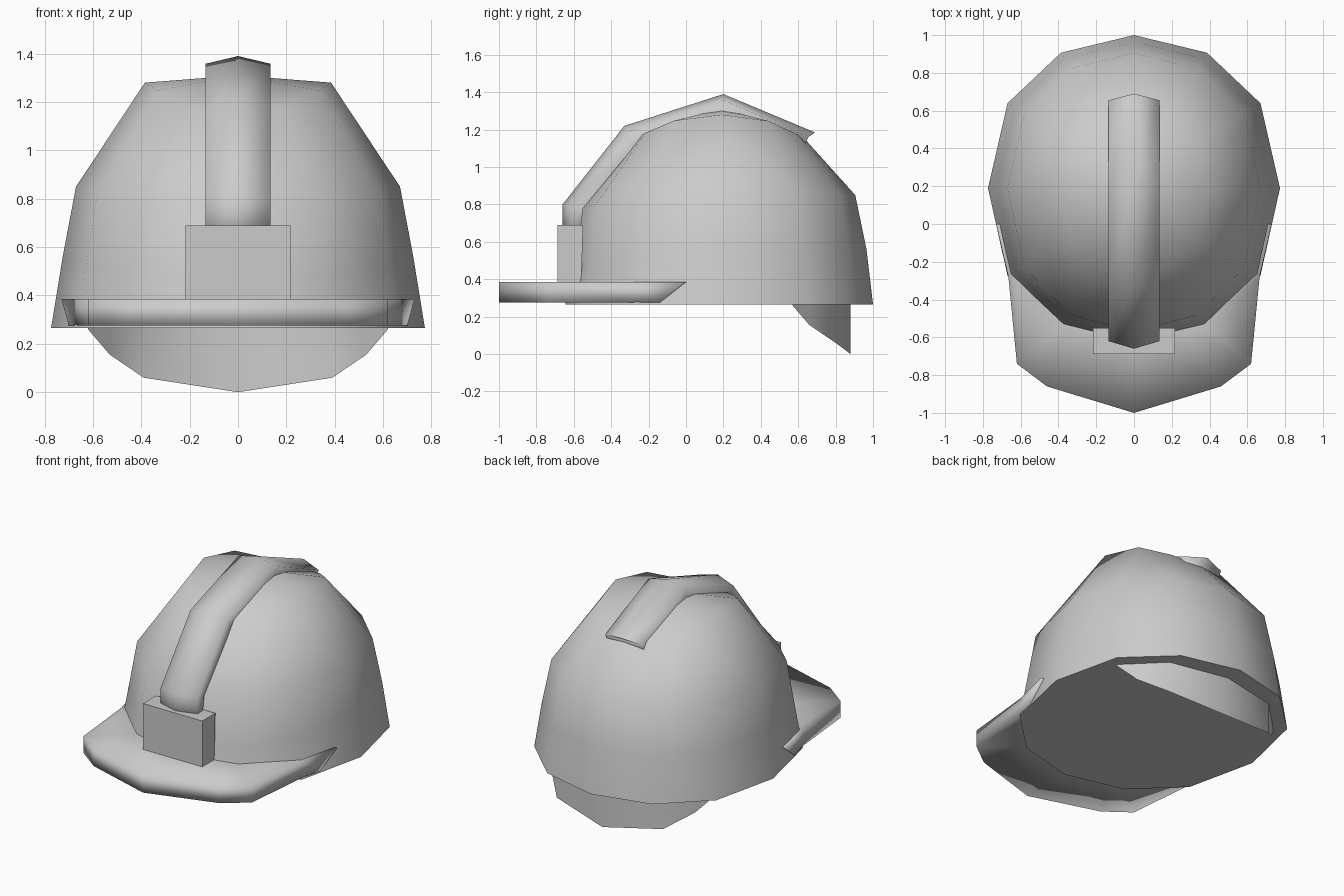
import bpy, math

if "Cube" in bpy.data.objects:
    bpy.data.objects.remove(bpy.data.objects["Cube"])


def make(name, verts, faces, angle=60):
    me = bpy.data.meshes.new(name)
    me.from_pydata(verts, [], faces)
    me.update()
    ob = bpy.data.objects.new(name, me)
    bpy.context.collection.objects.link(ob)
    bpy.ops.object.select_all(action='DESELECT')
    ob.select_set(True)
    bpy.context.view_layer.objects.active = ob
    bpy.ops.object.mode_set(mode='EDIT')
    bpy.ops.mesh.select_all(action='SELECT')
    bpy.ops.mesh.normals_make_consistent(inside=False)
    bpy.ops.object.mode_set(mode='OBJECT')
    bpy.ops.object.shade_smooth_by_angle(angle=math.radians(angle))
    return ob


def loft(rows, closed=False):
    """Join equal rows of points with quads."""
    n = len(rows[0])
    verts = [p for r in rows for p in r]
    faces = []
    for i in range(len(rows) - 1):
        for j in range(n if closed else n - 1):
            k = (j + 1) % n
            faces.append((i*n + j, i*n + k, (i+1)*n + k, (i+1)*n + j))
    return verts, faces


def mirrored(half):
    """Half row (starting on the centre line) to a full row."""
    return [(-x, y, z) for x, y, z in half[:0:-1]] + half


# Shell: twelve-sided dome with a flat closed bottom
CY = 0.19


def ring(rx, yf, yb, zs, zf, zb):
    pts = []
    for i in range(12):
        a = i * math.pi / 6
        c = math.cos(a)
        r, z = (yb - CY, zb) if c > 0 else (CY - yf, zf)
        y = CY + math.copysign(abs(c) ** 0.85, c) * r
        pts.append((rx * math.sin(a), y, zs + (z - zs) * c * c))
    return pts


v, f = loft([ring(0.773, -0.645, 1.0, 0.265, 0.265, 0.265),
             ring(0.725, -0.605, 0.965, 0.56, 0.45, 0.56),
             ring(0.67, -0.57, 0.905, 0.85, 0.78, 0.85),
             ring(0.385, -0.27, 0.64, 1.28, 1.15, 1.145)], closed=True)
top = len(v)
v.append((0, CY, 1.31))
f += [(36 + i, 36 + (i + 1) % 12, top) for i in range(12)]
f.append(tuple(range(12)))
make("shell", v, f)

# Brim: band around the front, tapered into the sides
outer = [(0, -1.0), (0.46, -0.86), (0.62, -0.74), (0.665, -0.28), (0.73, 0.0)]
inner = [(0, -0.61), (0.28, -0.55), (0.36, -0.53), (0.61, -0.26), (0.69, 0.0)]


def brim_row(pts, z, end=None):
    pts = pts[:-1] + [end or pts[-1]]
    return mirrored([(x, y, z) for x, y in pts])


rows = [brim_row(inner, 0.385), brim_row(outer, 0.385),
        brim_row(outer, 0.275, (0.70, -0.14)),
        brim_row(inner, 0.275, (0.65, -0.14))]
v, f = loft(rows)
n = len(rows[0])
f += [tuple(i * n for i in range(4)), tuple(i * n + n - 1 for i in range(4))]
make("brim", v, f, 120)

# Ridge: raised strip running over the crown
centre = [(-0.66, 0.62), (-0.66, 0.80), (-0.33, 1.22), (0.20, 1.39), (0.69, 1.185)]
edge = [(-0.62, 0.62), (-0.62, 0.79), (-0.305, 1.19), (0.20, 1.358), (0.655, 1.16)]
base = [(-0.57, 0.62), (-0.55, 0.78), (-0.26, 1.13), (0.19, 1.27), (0.63, 1.11)]
W = 0.135
rows = [[(-W, *b), (-W, *e), (0, *c), (W, *e), (W, *b)]
        for c, e, b in zip(centre, edge, base)]
v, f = loft(rows)
f += [tuple(range(5)), tuple(range(20, 25))]
make("ridge", v, f, 95)

# Lamp bracket: block at the foot of the ridge
rows = [[(-0.218, -0.687, z), (0.218, -0.687, z), (0.218, yb, z), (-0.218, yb, z)]
        for z, yb in ((0.37, -0.56), (0.69, -0.55))]
v, f = loft(rows, closed=True)
f += [(0, 1, 2, 3), (4, 5, 6, 7)]
make("lamp_bracket", v, f, 60)

# Neck guard: curved flap hanging under the back
low = [(0, 0.88, 0.0), (0.39, 0.80, 0.06), (0.53, 0.66, 0.155), (0.62, 0.57, 0.26)]
rows = [mirrored(low), mirrored([(x, y, 0.27) for x, y, z in low])]
v, f = loft(rows)
make("neck_guard", v, f, 60)
